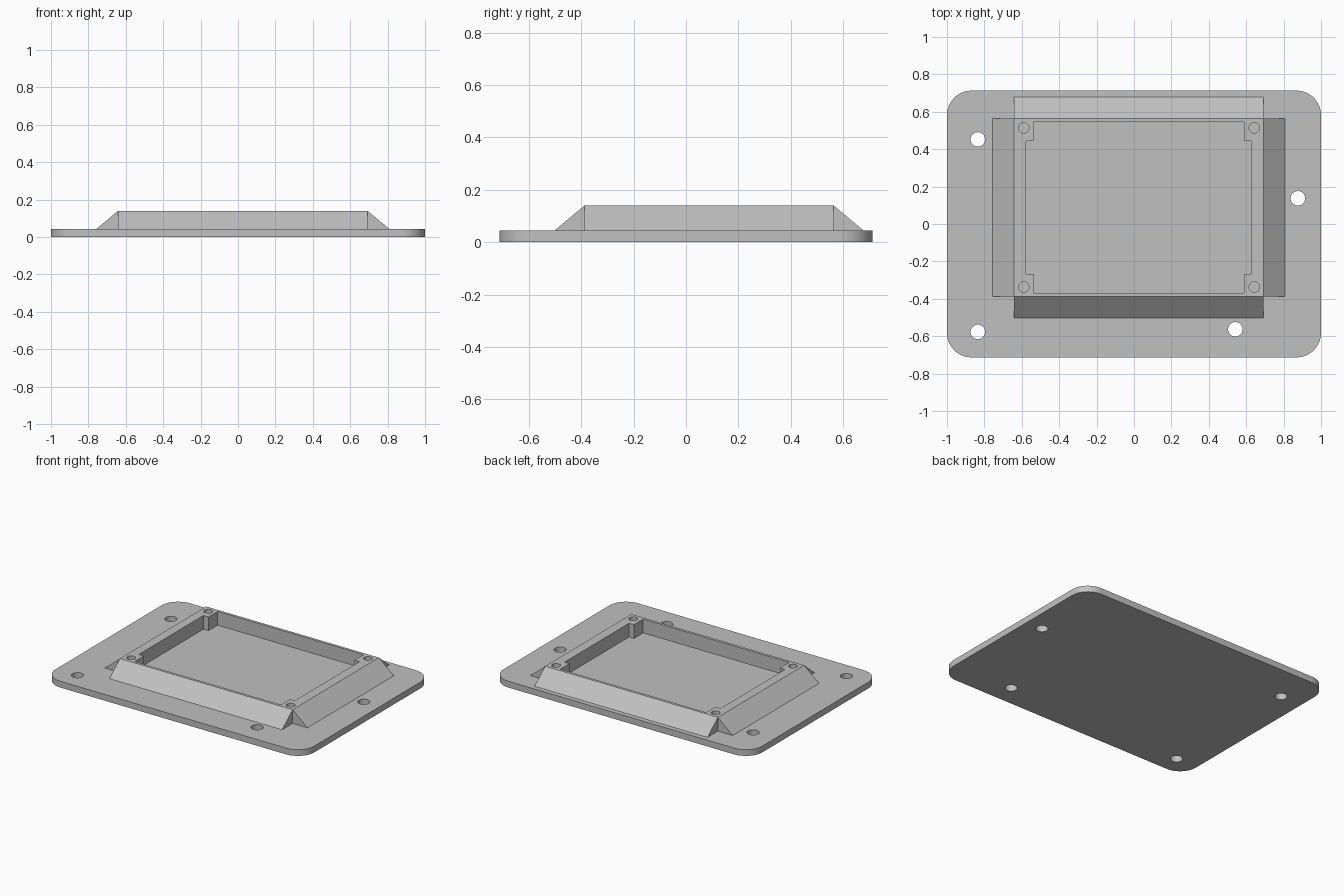
import bpy, math

old = bpy.data.objects.get("Cube")
if old:
    bpy.data.objects.remove(old, do_unlink=True)

grey = bpy.data.materials.new("plain grey")
grey.use_nodes = True
GREY = (0.53, 0.53, 0.53, 1)
grey.diffuse_color = GREY
grey.node_tree.nodes["Principled BSDF"].inputs["Base Color"].default_value = GREY

PLATE_TOP, FRAME_TOP = 0.044, 0.14
LEFT, RIGHT, FRONT, BACK = -0.641, 0.693, -0.388, 0.564   # frame outline
RUN = 0.115                                                # wedge reach


def arc(cx, cy, r, start=0, sweep=360, steps=32):
    n = steps if sweep == 360 else steps + 1
    return [(cx + r * math.cos(math.radians(start + sweep * i / steps)),
             cy + r * math.sin(math.radians(start + sweep * i / steps))) for i in range(n)]


def rect(x0, x1, y0, y1):
    return [(x0, y0), (x1, y0), (x1, y1), (x0, y1)]


def slab(name, loops, z0, z1):
    """Extrude an outline with holes between two heights."""
    curve = bpy.data.curves.new(name, "CURVE")
    curve.dimensions, curve.fill_mode = "2D", "BOTH"
    curve.extrude = (z1 - z0) / 2
    for loop in loops:
        spline = curve.splines.new("POLY")
        spline.points.add(len(loop) - 1)
        for point, (x, y) in zip(spline.points, loop):
            point.co = (x, y, 0, 1)
        spline.use_cyclic_u = True
    obj = bpy.data.objects.new(name, curve)
    bpy.context.collection.objects.link(obj)
    obj.location.z = (z0 + z1) / 2
    bpy.ops.object.select_all(action="DESELECT")
    obj.select_set(True)
    bpy.context.view_layer.objects.active = obj
    bpy.ops.object.convert(target="MESH")
    obj = bpy.context.object
    obj.data.materials.clear()
    obj.data.materials.append(grey)
    bpy.ops.object.shade_smooth_by_angle(angle=math.radians(30))


def wedge(name, a, b, out):
    """Sloped bank along the edge a-b, falling away in direction out."""
    verts = []
    for x, y in (a, b):
        verts += [(x, y, PLATE_TOP - 0.01), (x, y, FRAME_TOP),
                  (x + out[0] * RUN, y + out[1] * RUN, PLATE_TOP),
                  (x + out[0] * RUN, y + out[1] * RUN, PLATE_TOP - 0.01)]
    faces = [(0, 1, 2, 3), (7, 6, 5, 4)]
    faces += [(i, i + 4, (i + 1) % 4 + 4, (i + 1) % 4) for i in range(4)]
    mesh = bpy.data.meshes.new(name)
    mesh.from_pydata(verts, [], faces)
    mesh.materials.append(grey)
    bpy.context.collection.objects.link(bpy.data.objects.new(name, mesh))


# Base plate with rounded corners and four through holes
W, D, R = 1.0, 0.713, 0.13
outline = []
for sx, sy, start in ((1, 1, 0), (-1, 1, 90), (-1, -1, 180), (1, -1, 270)):
    outline += arc(sx * (W - R), sy * (D - R), R, start, 90, 12)
bolts = [(-0.835, 0.452), (0.876, 0.137), (-0.835, -0.577), (0.542, -0.563)]
slab("base_plate", [outline] + [arc(x, y, 0.039) for x, y in bolts], 0, PLATE_TOP)

# Raised frame: pocket with corner blocks, and a screw hole in each block
ix0, ix1, iy0, iy1 = -0.578, 0.627, -0.369, 0.545
bx0, bx1, by0, by1 = -0.538, 0.589, -0.267, 0.444
pocket = [(bx0, iy0), (bx1, iy0), (bx1, by0), (ix1, by0), (ix1, by1), (bx1, by1),
          (bx1, iy1), (bx0, iy1), (bx0, by1), (ix0, by1), (ix0, by0), (bx0, by0)]
screws = [arc(x, y, 0.028) for x in (-0.589, 0.643) for y in (-0.337, 0.514)]
slab("raised_frame", [rect(LEFT, RIGHT, FRONT, BACK), pocket] + screws,
     PLATE_TOP - 0.01, FRAME_TOP)

# Sloped banks on all four sides
wedge("front_bank", (LEFT, FRONT), (RIGHT, FRONT), (0, -1))
wedge("left_bank", (RIGHT, FRONT), (RIGHT, BACK), (1, 0))
wedge("back_bank", (RIGHT, BACK), (LEFT, BACK), (0, 1))
wedge("right_bank", (LEFT, BACK), (LEFT, FRONT), (-1, 0))
